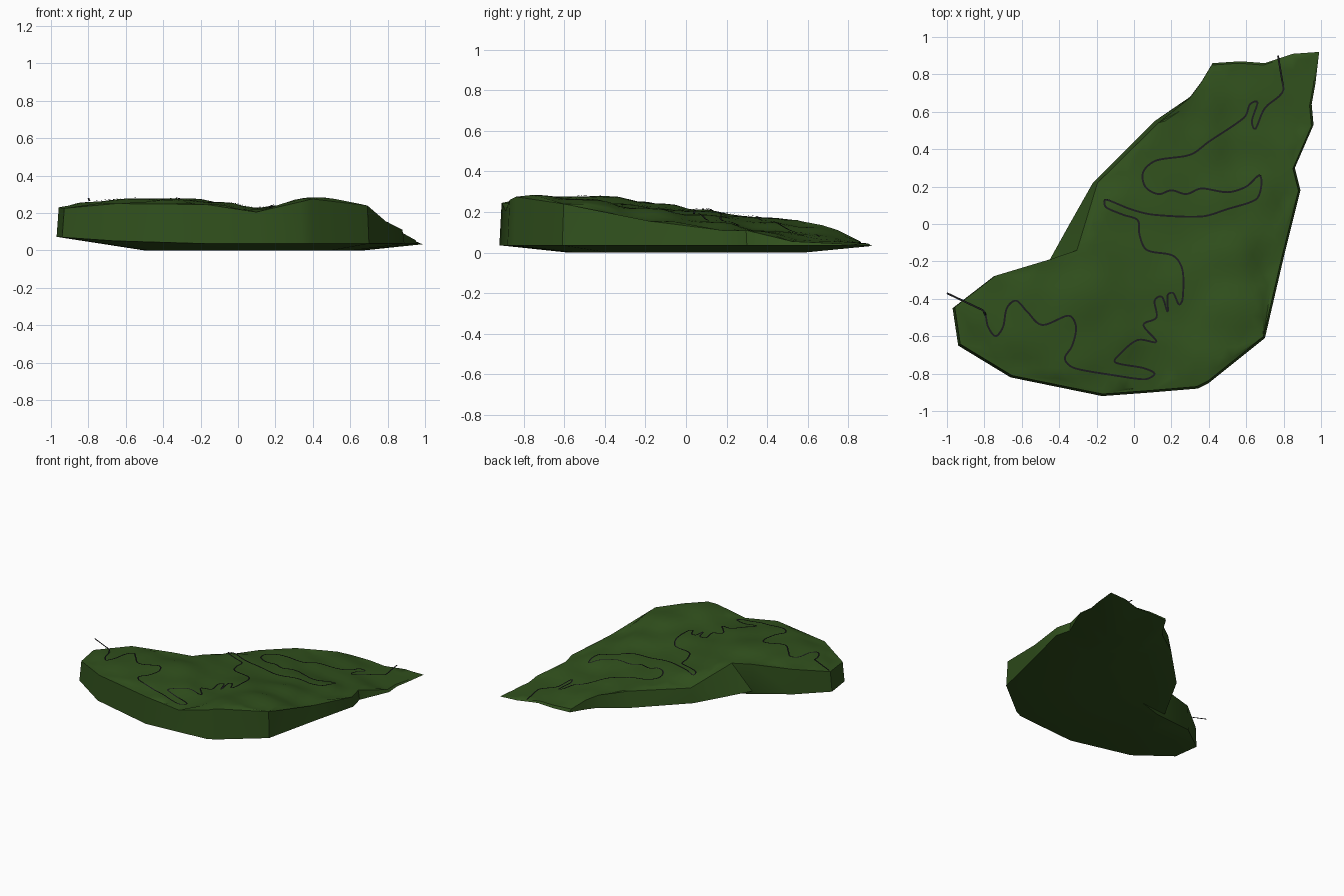
import bpy, bmesh, math
from mathutils import Vector, geometry, noise
from mathutils.bvhtree import BVHTree

if "Cube" in bpy.data.objects:
    bpy.data.objects.remove(bpy.data.objects["Cube"])


def material(name, rgb):
    m = bpy.data.materials.new(name)
    m.diffuse_color = (*rgb, 1)
    m.use_nodes = True
    m.node_tree.nodes["Principled BSDF"].inputs["Base Color"].default_value = m.diffuse_color
    return m


def add_object(name, bm, mat):
    bm.normal_update()
    mesh = bpy.data.meshes.new(name)
    bm.to_mesh(mesh)
    mesh.materials.append(mat)
    ob = bpy.data.objects.new(name, mesh)
    bpy.context.collection.objects.link(ob)
    return ob


# Outline of the hill: x, y, crest height
rim = [(-.97, -.45, .23), (-.75, -.28, .255), (-.45, -.19, .25), (-.35, -.01, .24),
       (-.22, .22, .15), (.11, .55, .16), (.30, .68, .135), (.36, .76, .11),
       (.42, .86, .06), (.57, .87, .055), (.70, .86, .05), (.85, .91, .045),
       (.99, .92, .036), (.97, .75, .045), (.95, .64, .05), (.96, .53, .055),
       (.86, .30, .11), (.89, .18, .11), (.80, -.18, .155), (.70, -.61, .24),
       (.40, -.85, .275), (.34, -.88, .26), (.10, -.90, .205), (-.17, -.92, .245),
       (-.66, -.82, .25), (-.94, -.65, .225)]
# Where the gully sets the crest back from the outline
setback = {3: (.045, -.13), 4: (.025, 0), 5: (.02, -.01)}
# Heights across the top
spots = [(-.8, -.5, .26), (-.55, -.6, .278), (-.55, -.4, .275), (-.3, -.4, .28),
         (-.3, -.7, .275), (-.1, -.6, .258), (.1, -.75, .22), (.1, -.5, .22),
         (.05, -.2, .222), (.26, -.35, .24), (.4, -.75, .285), (.5, -.5, .265),
         (.5, -.2, .22), (-.12, .1, .215), (.1, .05, .205), (.4, .05, .185),
         (.65, .15, .155), (.2, .25, .18), (.1, .4, .175), (.35, .4, .15),
         (.6, .4, .11), (.8, .35, .1), (.55, .6, .09), (.75, .65, .06), (.35, .6, .125)]

crest = []
for i, (x, y, z) in enumerate(rim):
    dx, dy = setback.get(i, (-.012 * x, -.012 * y))
    crest.append(Vector((x + dx, y + dy, z)))
controls = [Vector(s) for s in spots] + crest


def height(x, y):
    total = weight = 0
    for c in controls:
        w = 1 / ((c.x - x) ** 2 + (c.y - y) ** 2 + .006) ** 2
        total += w * c.z
        weight += w
    return total / weight + .006 * noise.noise(Vector((x * 5, y * 5, .3)))


def inside(x, y):
    hit = False
    for a, b in zip(crest, crest[1:] + crest[:1]):
        if (a.y > y) != (b.y > y) and x < a.x + (y - a.y) * (b.x - a.x) / (b.y - a.y):
            hit = not hit
    return hit


# Top surface: triangulated grid clipped to the crest
n = len(crest)
flat = [c.to_2d() for c in crest]
step = .055
for i in range(-18, 19):
    for j in range(-18, 19):
        x, y = i * step + (j % 2) * step / 2, j * step
        if all(inside(x + a, y + b) for a, b in ((.015, 0), (-.015, 0), (0, .015), (0, -.015))):
            flat.append(Vector((x, y)))
pts, _, tris, origin, _, _ = geometry.delaunay_2d_cdt(flat, [], [list(range(n))], 1, 1e-5)

bm = bmesh.new()
top, ring = [], {}
for p, o in zip(pts, origin):
    edge = next((k for k in o if k < n), None)
    v = bm.verts.new((p.x, p.y, height(p.x, p.y) if edge is None else crest[edge].z))
    top.append(v)
    if edge is not None:
        ring[edge] = v
for t in tris:
    bm.faces.new([top[k] for k in t])

# Side walls and the flat, inset underside
low, base = [], []
for x, y, z in rim:
    zb = min(.036 + max(0, -x - .45) * .07, z - .003)
    low.append(bm.verts.new((x, y, zb)))
    base.append(bm.verts.new((.2 + (x - .2) * .6, y * .63, 0)))
for i in range(n):
    j = (i + 1) % n
    bm.faces.new((ring[i], ring[j], low[j], low[i]))
    bm.faces.new((low[i], low[j], base[j], base[i]))
bm.faces.new(base)
bmesh.ops.triangulate(bm, faces=[f for f in bm.faces if len(f.verts) > 3])
bmesh.ops.recalc_face_normals(bm, faces=bm.faces)
surface = BVHTree.FromBMesh(bm)
hill = add_object("hillside", bm, material("grass", (.03, .08, .012)))
bpy.context.view_layer.objects.active = hill
hill.select_set(True)
bpy.ops.object.shade_smooth_by_angle(angle=math.radians(35))

# Winding road: centre line draped over the hill
path = [(-1, -.37), (-.81, -.46), (-.78, -.55), (-.74, -.60), (-.70, -.55), (-.68, -.45),
        (-.63, -.41), (-.57, -.47), (-.49, -.54), (-.35, -.49), (-.31, -.55), (-.33, -.65),
        (-.37, -.72), (-.32, -.77), (-.1, -.81), (.06, -.83), (.11, -.80), (.05, -.77),
        (-.10, -.74), (-.07, -.69), (.02, -.62), (.12, -.63), (.05, -.54), (.12, -.50),
        (.11, -.41), (.15, -.39), (.18, -.47), (.18, -.38), (.21, -.37), (.24, -.43),
        (.26, -.40), (.26, -.25), (.21, -.17), (.07, -.14), (.03, -.06), (.02, .02),
        (-.06, .05), (-.15, .09), (-.15, .13), (-.02, .08), (.1, .05), (.36, .04),
        (.5, .08), (.65, .13), (.68, .2), (.67, .26), (.6, .2), (.5, .17), (.36, .19),
        (.28, .16), (.2, .18), (.13, .16), (.06, .2), (.05, .28), (.12, .34), (.3, .37),
        (.4, .44), (.59, .57), (.62, .64), (.66, .65), (.63, .55), (.65, .51), (.70, .62),
        (.80, .72), (.77, .9)]
P = [Vector(p) for p in path]
line = [P[0]]
for i in range(1, len(P) - 2):
    a, b, c, d = P[i - 1:i + 3]
    ta, tb = (c - a) * .5, (d - b) * .5
    lim = (c - b).length
    ta = ta.normalized() * min(ta.length, lim)
    tb = tb.normalized() * min(tb.length, lim)
    for k in range(6):
        t = k / 6
        line.append(b * (2*t**3 - 3*t*t + 1) + ta * (t**3 - 2*t*t + t)
                    + c * (3*t*t - 2*t**3) + tb * (t**3 - t*t))
line += [P[-2], P[-1]]


def road_z(p):
    if p.x < -.8:
        return .28
    hit = surface.ray_cast(Vector((p.x, p.y, 1)), Vector((0, 0, -1)))[0]
    return max(hit.z + .006, .05) if hit and p.y < .85 else .06


bm = bmesh.new()
pairs = []
for i, p in enumerate(line):
    d = (line[min(i + 1, len(line) - 1)] - line[max(i - 1, 0)]).normalized()
    side = Vector((-d.y, d.x)) * .005
    z = road_z(p)
    pairs.append([bm.verts.new((*(p + s * side), z)) for s in (-1, 1)])
for (a, b), (c, d) in zip(pairs, pairs[1:]):
    bm.faces.new((a, c, d, b))
add_object("winding_road", bm, material("asphalt", (.012, .012, .014)))
